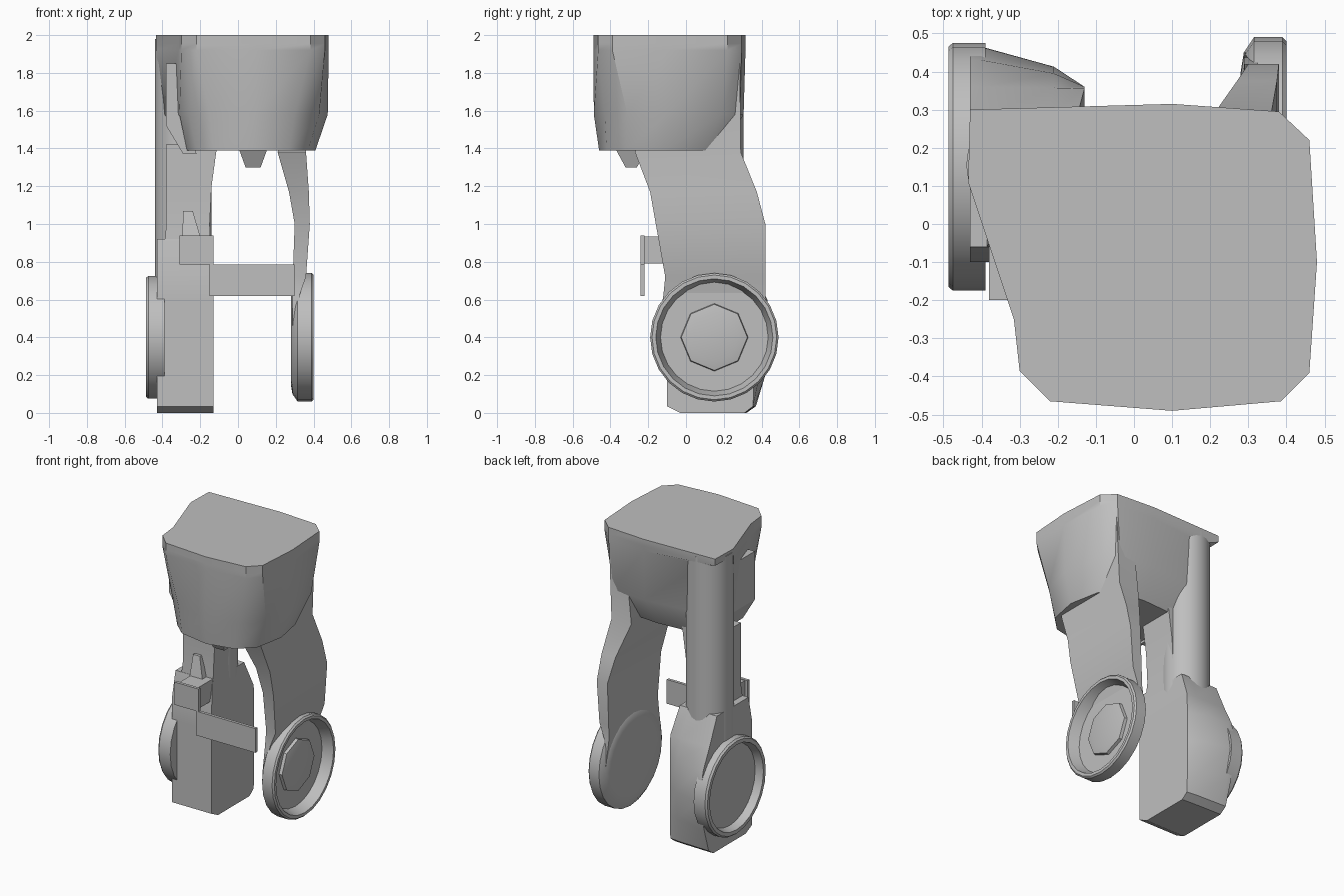
import bpy, bmesh, math

if "Cube" in bpy.data.objects:
    bpy.data.objects.remove(bpy.data.objects["Cube"], do_unlink=True)

GREY = (0.52, 0.52, 0.52, 1)
grey = bpy.data.materials.new("plain grey")
grey.use_nodes = True
grey.diffuse_color = GREY
grey.node_tree.nodes["Principled BSDF"].inputs["Base Color"].default_value = GREY


def finish(name, bm, angle):
    bmesh.ops.recalc_face_normals(bm, faces=bm.faces)
    mesh = bpy.data.meshes.new(name)
    bm.to_mesh(mesh)
    bm.free()
    mesh.materials.append(grey)
    ob = bpy.data.objects.new(name, mesh)
    bpy.context.collection.objects.link(ob)
    bpy.ops.object.select_all(action="DESELECT")
    ob.select_set(True)
    bpy.context.view_layer.objects.active = ob
    bpy.ops.object.shade_smooth_by_angle(angle=math.radians(angle))
    return ob


def loft(name, rings, angle=30):
    """Skin a stack of closed rings and cap both ends."""
    bm = bmesh.new()
    rows = [[bm.verts.new(p) for p in ring] for ring in rings]
    n = len(rows[0])
    for a, b in zip(rows, rows[1:]):
        for i in range(n):
            j = (i + 1) % n
            bm.faces.new((a[i], a[j], b[j], b[i]))
    bm.faces.new(rows[0])
    bm.faces.new(rows[-1])
    return finish(name, bm, angle)


def lathe_x(name, profile, y, z, sides):
    """Turn (x, radius) steps about an axis along x."""
    turn = [2 * math.pi * i / sides for i in range(sides)]
    return loft(name, [[(x, y + r * math.cos(t), z + r * math.sin(t)) for t in turn]
                       for x, r in profile])


def box_ring(z, x0, x1, y0, y1):
    return [(x0, y0, z), (x1, y0, z), (x1, y1, z), (x0, y1, z)]


def box(name, x0, x1, y0, y1, z0, z1):
    return loft(name, [box_ring(z, x0, x1, y0, y1) for z in (z0, z1)])


# Head block: angular rim, rounder waist and narrower base; the column fills one back corner
rim = [(-.43, .30), (.10, .315), (.38, .295), (.46, .22), (.48, -.10), (.46, -.39),
       (.385, -.465), (.10, -.49), (-.22, -.465), (-.30, -.385), (-.315, -.25), (-.435, .11)]
neck = [(-.32, .27)] + rim[1:]
waist = [(-.30, .26), (.10, .305), (.35, .285), (.42, .19), (.475, -.10), (.43, -.31),
         (.30, -.43), (.09, -.488), (-.15, -.43), (-.26, -.34), (-.31, -.22), (-.40, .08)]
base = [(-.25, .18), (.08, .20), (.30, .18), (.37, .09), (.41, -.12), (.37, -.32),
        (.27, -.42), (.08, -.46), (-.13, -.42), (-.22, -.34), (-.27, -.20), (-.27, .05)]
loft("head_block", [[(x, y, z) for x, y in outline] for outline, z in
                    ((rim, 2), (rim, 1.955), (neck, 1.92), (waist, 1.58), (base, 1.39))], 35)

# Small details under and beside the head
loft("head_knob", [box_ring(1.41, 0, .16, -.38, -.2), box_ring(1.3, .04, .12, -.32, -.26)])
loft("head_side_lug", [box_ring(1.37, -.29, -.22, -.2, .05),
                       box_ring(1.52, -.38, -.25, -.2, .1),
                       box_ring(1.85, -.38, -.25, -.2, .1)])

# Left arm: flat slab that leans outward and ends in the dish
loft("left_arm", [box_ring(*s) for s in (
    (.25, .29, .32, -.10, .38), (.45, .29, .32, -.15, .45), (.62, .288, .325, -.12, .42),
    (.72, .29, .36, -.11, .42), (1.0, .30, .38, -.16, .42), (1.17, .27, .375, -.19, .375),
    (1.38, .21, .36, -.27, .29), (1.85, .26, .38, -.05, .285))])

# Left dish with deep rim and faceted hub
lathe_x("left_dish", [(.28, .25), (.288, .30), (.315, .34), (.39, .34), (.40, .33),
                      (.40, .31), (.33, .285)], .15, .4, 24)
lathe_x("left_hub", [(.325, .18), (.35, .175), (.36, .13)], .15, .4, 8)

# Right column, running up the back of the head
turn = [2 * math.pi * i / 24 for i in range(24)]
loft("right_column", [[(-.29 + .15 * math.cos(t), .155 + .15 * math.sin(t), z) for t in turn]
                      for z in (.7, 1.98)])
loft("column_front", [box_ring(.72, -.40, -.14, -.08, .2), box_ring(1.0, -.38, -.15, -.05, .2),
                      box_ring(1.2, -.38, -.14, -.05, .2), box_ring(1.42, -.38, -.11, -.05, .2)])


# Right leg: housing with a straight inner wall, bevelled back corner and tapered shoulder
def leg_ring(z, front, inner_back, outer_back, side=-.13, outer=-.43):
    mid = (inner_back + outer_back) / 2
    return [(outer, front, z), (side, front, z), (side, inner_back, z),
            (side - .08, mid, z), (outer + .03, outer_back, z), (outer, outer_back, z)]


loft("right_leg", [leg_ring(0, -.03, .31, .32), leg_ring(.035, -.1, .355, .37),
                   leg_ring(.2, -.1, .36, .42), leg_ring(.4, -.1, .36, .465),
                   leg_ring(.6, -.1, .36, .43), leg_ring(.74, -.1, .355, .36),
                   leg_ring(.92, -.06, .28, .28, -.15)], 25)

# Right dish: deep hollow ring
lathe_x("right_dish", [(-.39, .325), (-.475, .325), (-.487, .315), (-.487, .29),
                       (-.435, .275)], .15, .4, 24)

# Bracket and the plate reaching across the gap
box("bracket", -.31, -.13, -.24, -.22, .785, .94)
box("bracket_arm", -.29, -.15, -.225, -.05, .79, .935)
loft("bracket_wedge", [box_ring(.8, -.30, -.16, -.13, 0), box_ring(1.07, -.29, -.24, -.07, 0)])
box("cross_plate", -.15, .30, -.24, -.22, .62, .785)
